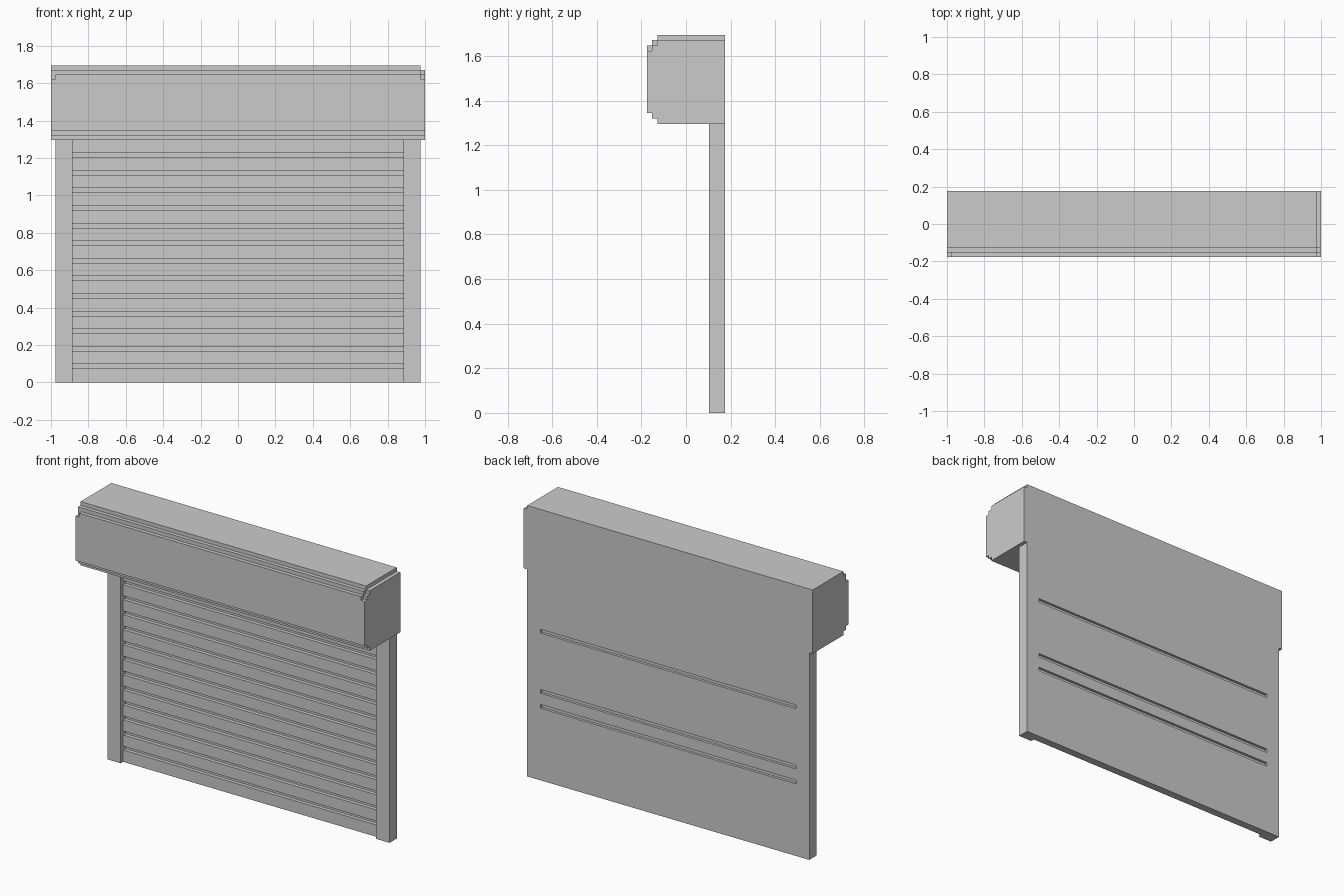
import bpy, bmesh

if "Cube" in bpy.data.objects:
    bpy.data.objects.remove(bpy.data.objects["Cube"])

BACK = 0.176        # shared rear plane
STEP = 0.024        # size of every small step
BOX_LOW, BOX_TOP = 1.296, 1.695


def extrude_x(name, profile, x0, x1):
    """Extrude a (y, z) outline along x into a closed solid."""
    bm = bmesh.new()
    face = bm.faces.new([bm.verts.new((x0, y, z)) for y, z in profile])
    result = bmesh.ops.extrude_face_region(bm, geom=[face])
    moved = [g for g in result["geom"] if isinstance(g, bmesh.types.BMVert)]
    bmesh.ops.translate(bm, verts=moved, vec=(x1 - x0, 0, 0))
    bmesh.ops.recalc_face_normals(bm, faces=bm.faces)
    mesh = bpy.data.meshes.new(name)
    bm.to_mesh(mesh)
    bm.free()
    obj = bpy.data.objects.new(name, mesh)
    bpy.context.collection.objects.link(obj)
    return obj


def housing_profile(top, front_top):
    """Box outline with two-step corners along the front."""
    y0, y1, y2 = -BACK, -BACK + STEP, -BACK + 2 * STEP
    return [(BACK, BOX_LOW), (y2, BOX_LOW), (y2, BOX_LOW + STEP),
            (y1, BOX_LOW + STEP), (y1, BOX_LOW + 2 * STEP),
            (y0, BOX_LOW + 2 * STEP), (y0, front_top), (y1, front_top),
            (y1, top - STEP), (y2, top - STEP), (y2, top), (BACK, top)]


# Roller housing: main length, notched left end, lowered right end
extrude_x("housing", housing_profile(BOX_TOP, BOX_TOP - 2 * STEP), -1 + STEP, 1 - STEP)
extrude_x("housing_left_end", housing_profile(BOX_TOP, BOX_TOP - 3 * STEP), -1, -1 + STEP)
extrude_x("housing_right_end",
          housing_profile(BOX_TOP - STEP, BOX_TOP - 3 * STEP), 1 - STEP, 1)

# Guide rails
rail = [(0.103, 0), (BACK, 0), (BACK, BOX_LOW), (0.103, BOX_LOW)]
for name, side in (("left_rail", -1), ("right_rail", 1)):
    extrude_x(name, rail, *sorted((side * 0.884, side * 0.977)))

# Shutter curtain: grooves between slats, with three slots in the rear
FRONT, GROOVE, SLOT = 0.127, 0.150, 0.160
grooves = [0.074 + i * 0.0941 for i in range(13)]
curtain = [(FRONT, 0)]
for z in grooves:
    curtain += [(FRONT, z), (GROOVE, z), (GROOVE, z + STEP), (FRONT, z + STEP)]
curtain += [(FRONT, BOX_LOW), (BACK, BOX_LOW)]
for i in (9, 5, 4):
    z = grooves[i]
    curtain += [(BACK, z + STEP), (SLOT, z + STEP), (SLOT, z), (BACK, z)]
curtain.append((BACK, 0))
extrude_x("shutter_curtain", curtain, -0.884, 0.884)
